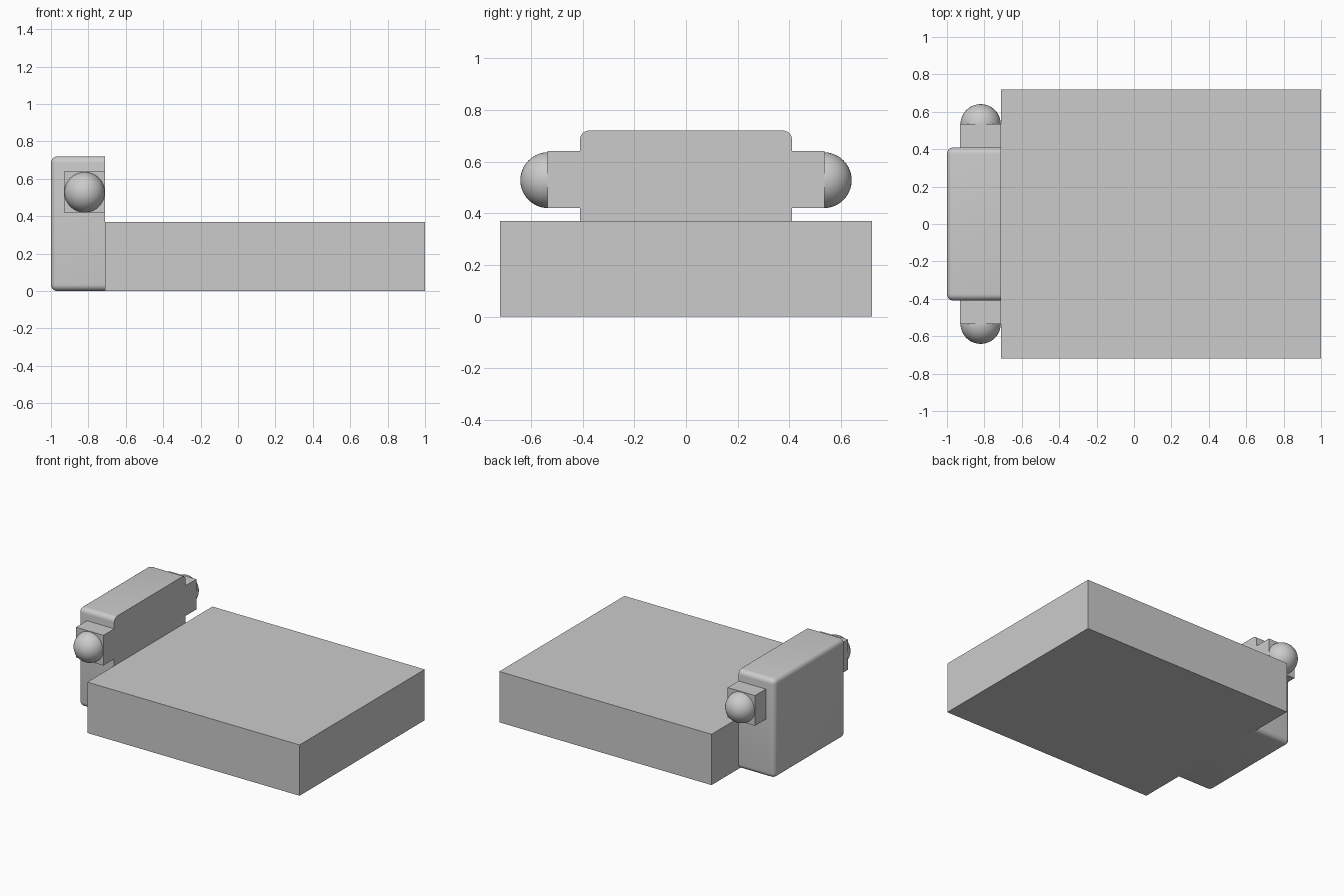
import bpy
import bmesh
from mathutils import Vector

cube = bpy.data.objects.get("Cube")
if cube:
    bpy.data.objects.remove(cube, do_unlink=True)

# One plain grey for every part
grey = bpy.data.materials.new("plain_grey")
grey.use_nodes = True
grey.diffuse_color = (0.6, 0.6, 0.6, 1)
grey.node_tree.nodes["Principled BSDF"].inputs["Base Color"].default_value = (0.6, 0.6, 0.6, 1)


def add_object(name, bm):
    mesh = bpy.data.meshes.new(name)
    bm.to_mesh(mesh)
    bm.free()
    mesh.materials.append(grey)
    obj = bpy.data.objects.new(name, mesh)
    bpy.context.collection.objects.link(obj)
    return obj


def box(low, high):
    low, high = Vector(low), Vector(high)
    bm = bmesh.new()
    bmesh.ops.create_cube(bm, size=1)
    bmesh.ops.scale(bm, vec=high - low, verts=bm.verts)
    bmesh.ops.translate(bm, vec=(low + high) / 2, verts=bm.verts)
    return bm


def smooth(obj):
    bpy.ops.object.select_all(action="DESELECT")
    obj.select_set(True)
    bpy.context.view_layer.objects.active = obj
    bpy.ops.object.shade_smooth_by_angle(angle=0.6)


JOIN_X = -0.71

# Main slab
add_object("main_slab", box((JOIN_X, -0.72, 0), (1, 0.72, 0.37)))

# Upright end block, rounded everywhere except around its face against the slab
bm = box((-1, -0.41, 0), (JOIN_X, 0.41, 0.72))
rounded = [e for e in bm.edges if any(v.co.x < JOIN_X - 0.1 for v in e.verts)]
bmesh.ops.bevel(bm, geom=rounded, offset=0.035, segments=6, profile=0.5, affect="EDGES")
smooth(add_object("end_block", bm))

# Square arm and round knob on each side
for side, sign in (("left", 1), ("right", -1)):
    y_range = sorted((sign * 0.39, sign * 0.535))
    add_object("arm_" + side, box((-0.93, y_range[0], 0.42), (JOIN_X, y_range[1], 0.64)))
    bm = bmesh.new()
    bmesh.ops.create_uvsphere(bm, u_segments=40, v_segments=20, radius=0.108)
    bmesh.ops.translate(bm, vec=(-0.82, sign * 0.533, 0.528), verts=bm.verts)
    smooth(add_object("knob_" + side, bm))
